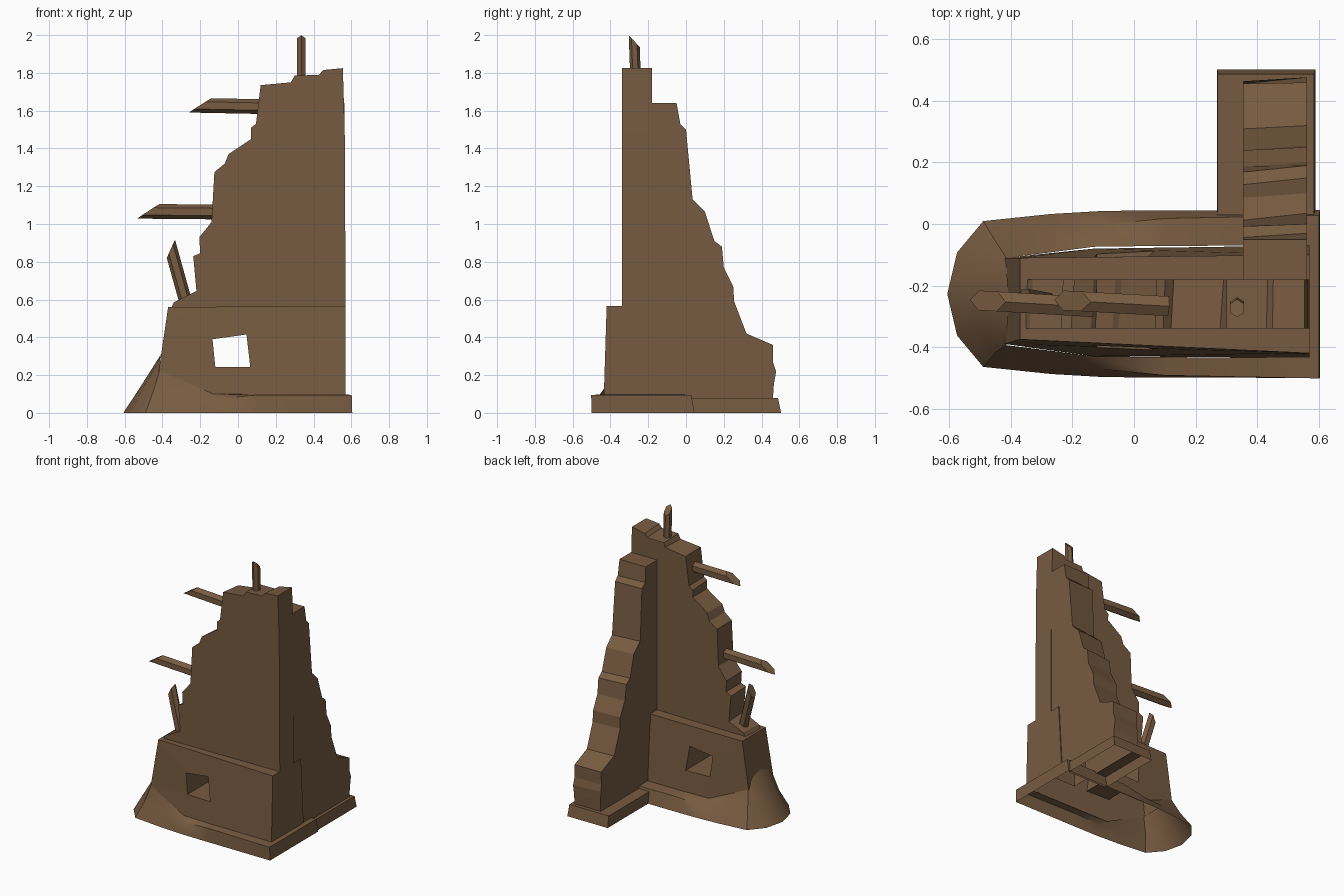
import bpy, bmesh, random
from mathutils import Vector
from math import cos, sin, pi

if "Cube" in bpy.data.objects:
    bpy.data.objects.remove(bpy.data.objects["Cube"])

random.seed(4)
stone = bpy.data.materials.new("weathered_brown")
stone.diffuse_color = (0.185, 0.105, 0.053, 1)
stone.use_nodes = True
stone.node_tree.nodes["Principled BSDF"].inputs["Base Color"].default_value = stone.diffuse_color


def make(name, verts, faces):
    bm = bmesh.new()
    vs = [bm.verts.new(v) for v in verts]
    for f in faces:
        bm.faces.new([vs[i] for i in f])
    bmesh.ops.recalc_face_normals(bm, faces=bm.faces)
    me = bpy.data.meshes.new(name)
    bm.to_mesh(me)
    bm.free()
    me.materials.append(stone)
    ob = bpy.data.objects.new(name, me)
    bpy.context.collection.objects.link(ob)
    return ob


def loft(name, rings, cap=False):
    """Join closed rings of equal length; leave the ends open unless cap is set."""
    n = len(rings[0])
    verts = [p for r in rings for p in r]
    faces = [(k*n + i, k*n + (i+1) % n, (k+1)*n + (i+1) % n, (k+1)*n + i)
             for k in range(len(rings)-1) for i in range(n)]
    if cap:
        faces += [tuple(range(n)), tuple(range(len(verts)-n, len(verts)))]
    return make(name, verts, faces)


def delete_underside(ob, limit):
    bm = bmesh.new()
    bm.from_mesh(ob.data)
    low = [f for f in bm.faces if f.normal.z < -0.3 and f.calc_center_median().z < limit]
    bmesh.ops.delete(bm, geom=low, context='FACES')
    bm.to_mesh(ob.data)
    bm.free()


def uneven(profile, fixed, amount):
    """Shift the broken edge of a wall slightly on its far side."""
    return [p if i < fixed else (p[0] + random.uniform(0, amount[0]), p[1] + random.uniform(-amount[1], 0))
            for i, p in enumerate(profile)]


# Tall front wall with broken left edge
edge = [(-.36, .54), (.57, .54), (.565, 1.5), (.555, 1.825), (.45, 1.815), (.43, 1.79), (.30, 1.785),
        (.28, 1.75), (.12, 1.735), (.095, 1.53), (.07, 1.51), (.07, 1.45), (-.05, 1.37),
        (-.07, 1.32), (-.125, 1.275), (-.14, 1.01), (-.205, .93), (-.2, .845),
        (-.237, .83), (-.22, .645), (-.34, .585)]
back = uneven(edge, 4, (.012, .012))
loft("front_wall", [[(x, -.34, z) for x, z in edge], [(x, -.18, z) for x, z in back]], True)

# Side wall stepping down to the back
edge = [(.46, .075), (-.19, .075), (-.19, 1.64), (-.05, 1.64), (-.03, 1.53), (0, 1.5), (.035, 1.13),
        (.10, 1.065), (.15, .91), (.19, .88), (.2, .77), (.25, .67), (.255, .59),
        (.32, .42), (.46, .36), (.46, .27), (.477, .22), (.465, .15)]
left = [(y - random.uniform(0, .025), z) if i > 3 else (y, z) for i, (y, z) in enumerate(edge)]
side = loft("side_wall", [[(.563, y, z) for y, z in edge], [(.355, y, z) for y, z in left]], True)
delete_underside(side, .09)

# Thick lower wall with a crooked window
front = [(-.37, -.375, .56), (.57, -.42, .567), (.57, -.435, .09), (-.13, -.43, .09), (-.42, -.39, .22)]
rear = [(-.37, -.11, .56), (.57, -.10, .567), (.57, -.07, .09), (-.13, -.08, .09), (-.42, -.11, .22)]
block = loft("lower_wall", [front, rear], True)
hole = [(-.135, .39), (.045, .415), (.065, .243), (-.12, .243)]
cutter = loft("window_cutter", [[(x, y, z) for x, z in hole] for y in (-.7, .2)], True)
mod = block.modifiers.new("window", 'BOOLEAN')
mod.object = cutter
mod.solver = 'EXACT'
bpy.context.view_layer.objects.active = block
bpy.ops.object.modifier_apply(modifier="window")
bpy.data.objects.remove(cutter)
delete_underside(block, .2)

# Plinth swelling into a mound at the left: outer, middle and inner (x, half width, z)
stations = [
    ((.605, .2725, 0), (.602, .265, .095), (.565, .182, .098)),
    ((.1, .272, 0), (.1, .255, .095), (.1, .181, .098)),
    ((-.1, .27, 0), (-.1, .235, .075), (-.13, .178, .1)),
    ((-.27, .26, 0), (-.27, .21, .085), (-.27, .16, .16)),
    ((-.49, .237, 0), (-.45, .18, .11), (-.415, .142, .225)),
    ((-.575, .135, 0), (-.505, .105, .13), (-.412, .08, .29)),
    ((-.607, 0, 0), (-.525, 0, .125), (-.408, 0, .31)),
]
rings = []
for k, centre in enumerate((-.2275, -.237, -.252)):
    half = [s[k] for s in stations]
    rings.append([(x, centre - d, z) for x, d, z in half] +
                 [(x, centre + d, z) for x, d, z in half[-2::-1]])
mound = loft("plinth_mound", rings)
bpy.ops.object.select_all(action='DESELECT')
mound.select_set(True)
bpy.context.view_layer.objects.active = mound
bpy.ops.object.shade_smooth_by_angle(angle=pi / 5)


# Plinth under the side wall
def rect(x0, x1, y0, y1, z):
    return [(x0, y0, z), (x1, y0, z), (x1, y1, z), (x0, y1, z)]


loft("side_plinth", [rect(.27, .59, .03, .503, 0), rect(.272, .585, .03, .487, .08),
                     rect(.355, .563, .03, .46, .08)])


# Broken timbers, six sided with a slanted end
def timber(name, start, end, radius, cut, slope):
    a, b = Vector(start), Vector(end)
    axis = (b - a).normalized()
    u = Vector(cut)
    u = (u - axis * u.dot(axis)).normalized()
    v = axis.cross(u)
    offs = [(u*cos(i*pi/3) + v*sin(i*pi/3)*.95) * radius for i in range(6)]
    loft(name, [[a + o for o in offs], [b + o + axis * o.dot(u) * slope for o in offs]], True)


timber("upper_beam", (.2, -.272, 1.62), (-.2, -.25, 1.628), .039, (0, 0, -1), 1.5)
timber("lower_beam", (-.05, -.275, 1.063), (-.475, -.25, 1.067), .039, (0, 0, -1), 1.5)
timber("top_post", (.335, -.265, 1.72), (.335, -.274, 1.968), .028, (0, -1, 0), 1.15)
timber("leaning_post", (-.275, -.255, .58), (-.355, -.24, .868), .034, (1, 0, .2), 1.2)
